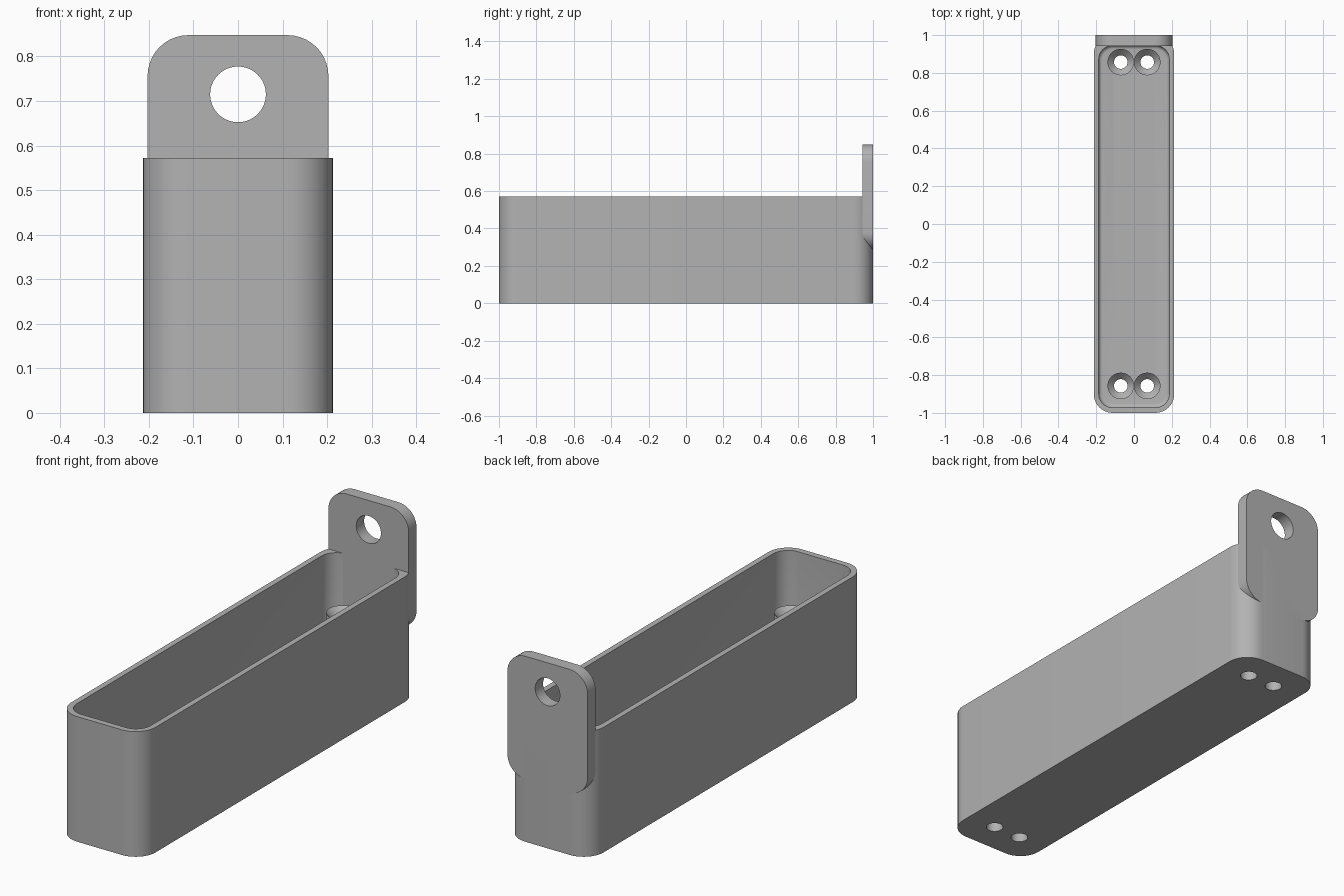
import bpy, bmesh, math
from mathutils import Matrix

cube = bpy.data.objects.get("Cube")
if cube:
    bpy.data.objects.remove(cube, do_unlink=True)

grey = bpy.data.materials.new("plain grey")
grey.use_nodes = True
grey.diffuse_color = (0.45, 0.45, 0.45, 1)
grey.node_tree.nodes["Principled BSDF"].inputs["Base Color"].default_value = grey.diffuse_color

HALF_W, HEIGHT, FLOOR = 0.213, 0.572, 0.05
FILLET, PLATE_FRONT = 0.02, 0.943
BOSS_TOP, BOSS_R, SCREW_R = 0.35, 0.07, 0.036
SCREWS = [(sx * 0.07, sy * 0.857) for sx in (-1, 1) for sy in (-1, 1)]


def rounded_rect(x0, x1, y0, y1, r, steps=10):
    """Counter-clockwise outline of a rectangle with rounded corners."""
    pts = []
    corners = [(x1 - r, y1 - r), (x0 + r, y1 - r), (x0 + r, y0 + r), (x1 - r, y0 + r)]
    for q, (cx, cy) in enumerate(corners):
        for i in range(steps + 1):
            a = (q + i / steps) * math.pi / 2
            pts.append((cx + r * math.cos(a), cy + r * math.sin(a)))
    return pts


def circle(cx, cy, r, n=40):
    return [(cx + r * math.cos(math.tau * i / n), cy + r * math.sin(math.tau * i / n))
            for i in range(n)]


def loft(name, sections, closed=False, turn=None):
    """Skin a stack of (outline, height) sections; cap the ends or close the loop."""
    bm = bmesh.new()
    rings = [[bm.verts.new((x, y, z)) for x, y in pts] for pts, z in sections]
    pairs = list(zip(rings, rings[1:]))
    if closed:
        pairs.append((rings[-1], rings[0]))
    else:
        bm.faces.new(rings[0])
        bm.faces.new(rings[-1])
    for a, b in pairs:
        n = len(a)
        for i in range(n):
            j = (i + 1) % n
            bm.faces.new((a[i], a[j], b[j], b[i]))
    if turn:
        bm.transform(turn)
    bmesh.ops.recalc_face_normals(bm, faces=bm.faces)
    mesh = bpy.data.meshes.new(name)
    bm.to_mesh(mesh)
    bm.free()
    mesh.materials.append(grey)
    obj = bpy.data.objects.new(name, mesh)
    bpy.context.collection.objects.link(obj)
    return obj


def cut(obj, cutter):
    cutter.hide_render = True
    cutter.hide_set(True)
    cutter.display_type = 'WIRE'
    mod = obj.modifiers.new("hole", 'BOOLEAN')
    mod.operation = 'DIFFERENCE'
    mod.solver = 'EXACT'
    mod.object = cutter
    bpy.context.view_layer.objects.active = obj
    bpy.ops.object.modifier_apply(modifier=mod.name)
    bpy.data.objects.remove(cutter, do_unlink=True)


def cavity(inset):
    w = HALF_W - 0.026 - inset
    return rounded_rect(-w, w, -0.972 + inset, PLATE_FRONT + 0.002 - inset, 0.074 - inset)


# Open tray: outer wall, rim, inner wall, floor fillet
outer = rounded_rect(-HALF_W, HALF_W, -1, 1, 0.1)
sections = [(outer, 0), (outer, HEIGHT), (cavity(0), HEIGHT)]
for i in range(6):
    a = i / 5 * math.pi / 2
    sections.append((cavity(FILLET * (1 - math.cos(a))), FLOOR + FILLET * (1 - math.sin(a))))
tray = loft("tray", sections)
for x, y in SCREWS:
    hole = circle(x, y, SCREW_R)
    cut(tray, loft("screw_cutter", [(hole, -0.1), (hole, 0.2)]))

# Hanging plate at the back, with its round hole
upright = Matrix.Rotation(math.pi / 2, 4, 'X')
shape = rounded_rect(-0.203, 0.203, 0.286, 0.848, 0.092)
plate = loft("hanging_plate", [(shape, -1), (shape, -PLATE_FRONT)], turn=upright)
eye = circle(0, 0.715, 0.0625, 64)
cut(plate, loft("eye_cutter", [(eye, -1.2), (eye, -0.8)], turn=upright))

# Countersunk screw posts
parts = [tray, plate]
for x, y in SCREWS:
    wide, thin = circle(x, y, BOSS_R), circle(x, y, SCREW_R)
    parts.append(loft("screw_post", [
        (wide, FLOOR - 0.01), (wide, BOSS_TOP),
        (thin, BOSS_TOP - 0.035), (thin, FLOOR - 0.01)], closed=True))

bpy.ops.object.select_all(action='DESELECT')
for obj in parts:
    obj.select_set(True)
bpy.context.view_layer.objects.active = tray
bpy.ops.object.shade_smooth_by_angle(angle=math.radians(30))
